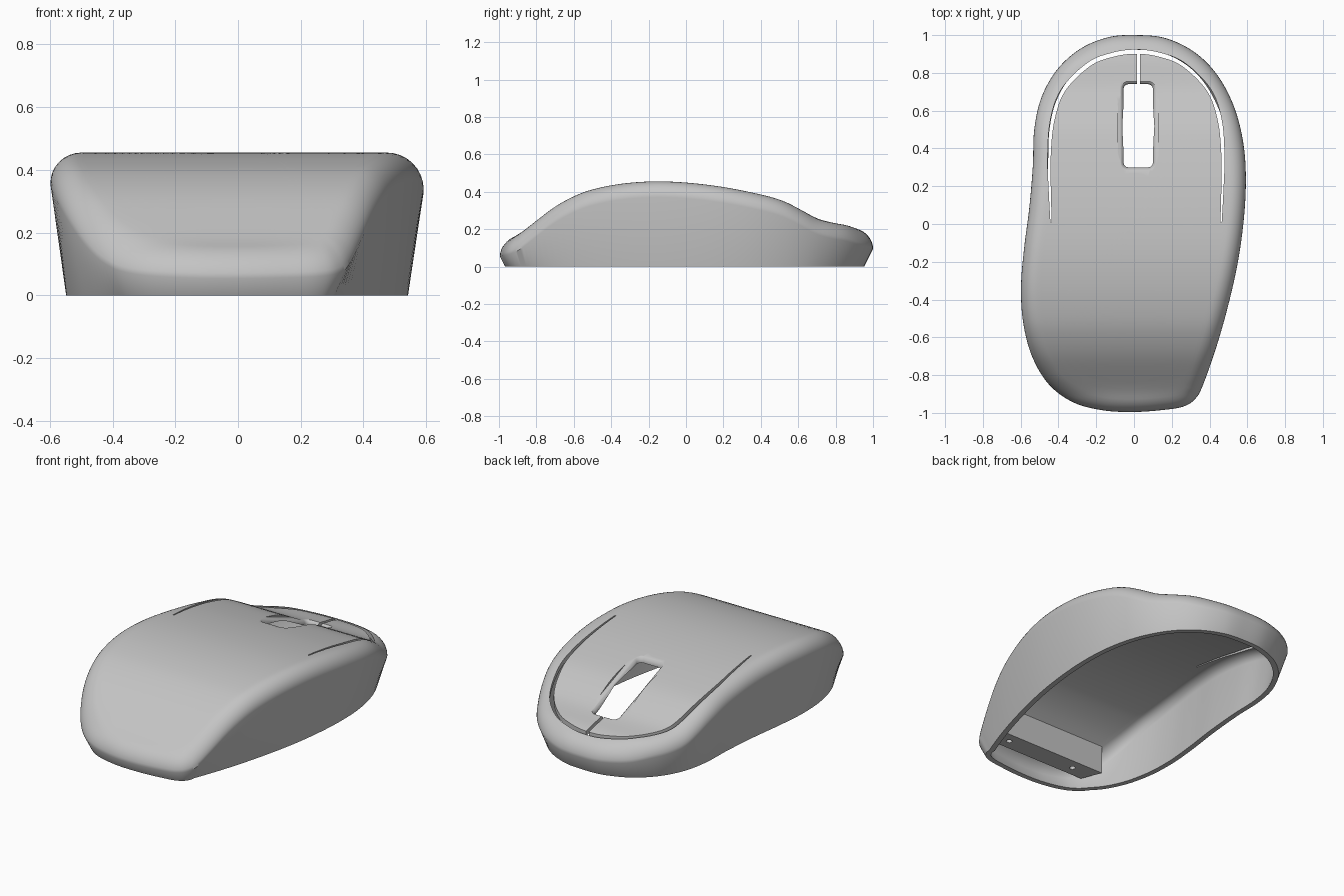
import bpy, bmesh, math
from mathutils import Vector

old = bpy.data.objects.get("Cube")
if old:
    bpy.data.objects.remove(old, do_unlink=True)

WALL, FILLET = 0.03, 0.085

grey = bpy.data.materials.new("shell_grey")
grey.use_nodes = True
COLOUR = (0.55, 0.55, 0.55, 1)
grey.diffuse_color = COLOUR
grey.node_tree.nodes["Principled BSDF"].inputs["Base Color"].default_value = COLOUR


def spline(points, steps, closed=False):
    """Smooth curve through the points."""
    n, out = len(points), []
    pts = [Vector(p) for p in points]
    pick = (lambda i: pts[i % n]) if closed else (lambda i: pts[max(0, min(n - 1, i))])
    for i in range(n if closed else n - 1):
        a, b, c, d = (pick(i + k) for k in (-1, 0, 1, 2))
        for s in range(steps):
            t = s / steps
            out.append(b + (c - a) * t / 2 + (a * 2 - b * 5 + c * 4 - d) * t * t / 2
                       + (b * 3 - a - c * 3 + d) * t ** 3 / 2)
    return out if closed else out + [pts[-1]]


# Height of the top surface along the length
crown = spline([(-1.1, .12), (-1, .138), (-.92, .16), (-.87, .19), (-.8, .245), (-.7, .32),
                (-.6, .375), (-.5, .412), (-.35, .442), (-.18, .455), (0, .449), (.2, .425),
                (.4, .385), (.52, .35), (.62, .3), (.7, .257), (.78, .235), (.86, .22),
                (.93, .197), (1, .18), (1.1, .15)], 8)


def height(y):
    for a, b in zip(crown, crown[1:]):
        if y <= b.x:
            return a.y + (b.y - a.y) * (y - a.x) / (b.x - a.x)
    return crown[-1].y


def make(name, rings, cap=True):
    """Skin a stack of equal closed rings into a mesh object."""
    bm = bmesh.new()
    rows = [[bm.verts.new(p) for p in ring] for ring in rings]
    n = len(rows[0])
    for lo, hi in zip(rows, rows[1:]):
        for i in range(n):
            j = (i + 1) % n
            bm.faces.new((lo[i], lo[j], hi[j], hi[i]))
    if cap:
        bm.faces.new(rows[0])
        bm.faces.new(rows[-1])
    else:
        bmesh.ops.pointmerge(bm, verts=rows[0], merge_co=rows[0][0].co)
        bmesh.ops.pointmerge(bm, verts=rows[-1], merge_co=rows[-1][0].co)
    bmesh.ops.recalc_face_normals(bm, faces=bm.faces)
    mesh = bpy.data.meshes.new(name)
    bm.to_mesh(mesh)
    bm.free()
    obj = bpy.data.objects.new(name, mesh)
    bpy.context.collection.objects.link(obj)
    mesh.materials.append(grey)
    return obj


def cut(obj, cutter):
    """Subtract the cutter and throw it away."""
    cutter.hide_render = True
    mod = obj.modifiers.new("cut", "BOOLEAN")
    mod.operation, mod.solver, mod.object = "DIFFERENCE", "EXACT", cutter
    bpy.context.view_layer.objects.active = obj
    bpy.ops.object.modifier_apply(modifier=mod.name)
    bpy.data.objects.remove(cutter, do_unlink=True)


def prism(name, plan, z0, z1):
    return make(name, [[(x, y, z) for x, y in plan] for z in (z0, z1)])


# Widest outline of the body, counter-clockwise from the back
outline = spline([(0.02, 1), (-.13, .99), (-.28, .93), (-.405, .82), (-.49, .67), (-.528, .5),
                  (-.536, .3), (-.555, .08), (-.582, -.13), (-.598, -.33), (-.587, -.52),
                  (-.54, -.7), (-.45, -.85), (-.32, -.945), (-.16, -.987), (0, -.995),
                  (.15, -.985), (.26, -.967), (.325, -.925), (.37, -.84), (.455, -.59),
                  (.53, -.3), (.573, -.05), (.592, .2), (.58, .42), (.53, .62), (.44, .79),
                  (.32, .91), (.17, .983)], 8, closed=True)
count = len(outline)
inward = []
for i in range(count):
    along = (outline[(i + 1) % count] - outline[i - 1]).normalized()
    inward.append(Vector((-along.y, along.x)))


def skin(t):
    """Rings of one skin, from the crown centre to the base, shrunk by t."""
    rings, r = [], FILLET - t
    edge = [p + n * FILLET for p, n in zip(outline, inward)]
    for k in range(24):
        rings.append([(p.x * k / 24, p.y * k / 24, height(p.y * k / 24) - t) for p in edge])
    for k in range(9):
        a = math.pi / 2 * (1 - k / 8)
        ring = []
        for p, n in zip(outline, inward):
            q = p + n * (t + r * (1 - math.cos(a)))
            ring.append((q.x, q.y, height(q.y) - t - r * (1 - math.sin(a))))
        rings.append(ring)
    base = []
    for p, n in zip(outline, inward):
        draft = min(.05, .5 * (height(p.y) - FILLET))
        q = p + n * (t + draft)
        base.append((q.x, q.y, 0))
    rings.append(base)
    return rings


# Hollow shell, open underneath
shell = make("shell", skin(0) + skin(WALL)[::-1], cap=False)

# Wheel opening with a softened lip
corners = []
for cx, cy, start in ((.075, .715, 0), (-.03, .715, 90), (-.03, .325, 180), (.075, .325, 270)):
    for k in range(6):
        a = math.radians(start + k * 18)
        corners.append((cx, cy, math.cos(a), math.sin(a)))


def opening(grow, lift):
    ring = []
    for cx, cy, c, s in corners:
        x, y = cx + c * (.025 + grow), cy + s * (.025 + grow)
        ring.append((x, y, height(y) + lift))
    return ring


cut(shell, make("wheel_cutter", [opening(0, -.12), opening(0, -.022), opening(.004, -.01),
                                 opening(.012, -.002), opening(.03, .01), opening(.03, .05)]))

# Arched groove around the buttons, tapering towards its ends
half = [(-.45, .01), (-.457, .18), (-.46, .36), (-.443, .55), (-.385, .71), (-.25, .845),
        (-.12, .897), (0, .912)]
arch = spline(half + [(-x, y) for x, y in half[-2::-1]], 6)
left_side, right_side = [], []
for i, p in enumerate(arch):
    along = (arch[min(i + 1, len(arch) - 1)] - arch[max(i - 1, 0)]).normalized()
    side = Vector((-along.y, along.x)) * (.003 + .008 * min(1, (p.y + .02) / .6))
    mid = p + Vector((.011, 0))
    left_side.append(mid + side)
    right_side.append(mid - side)
cut(shell, prism("groove_cutter", left_side + right_side[::-1], .1, .6))

# Slit between the two buttons
cut(shell, prism("slit_cutter", [(.015, .72), (.033, .72), (.033, .912), (.015, .912)], .1, .6))

# Inner mounting block with two screw holes
low = [(-.36, -.88, .08), (.29, -.88, .08), (.32, -.76, .08), (-.41, -.76, .08)]
high = [(x, y, height(y) - .02) for x, y, z in low]
block = make("mounting_block", [low, high])
for x in (-.25, .2):
    circle = [(x + .016 * math.cos(k * math.pi / 8), -.82 + .016 * math.sin(k * math.pi / 8))
              for k in range(16)]
    cut(block, prism("screw_cutter", circle, .05, .13))

# Smooth shading with crisp edges
for obj in (shell, block):
    bpy.ops.object.select_all(action="DESELECT")
    obj.select_set(True)
    bpy.context.view_layer.objects.active = obj
    bpy.ops.object.shade_smooth_by_angle(angle=math.radians(35))
